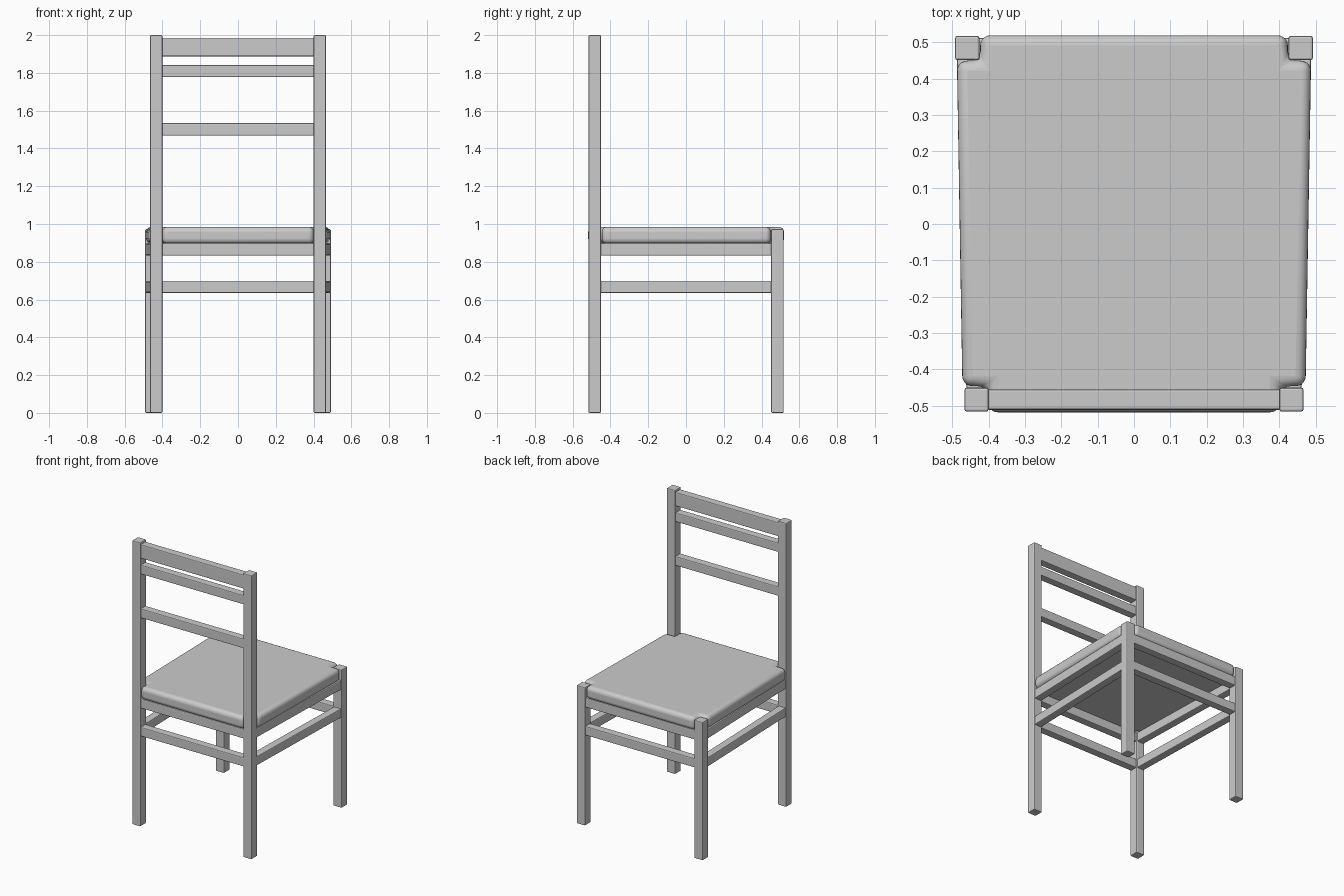
import bpy, bmesh

if "Cube" in bpy.data.objects:
    bpy.data.objects.remove(bpy.data.objects["Cube"])


def prism(name, outline, z0, z1, bevel, segments):
    """Extrude a plan outline between two heights and soften its edges."""
    bm = bmesh.new()
    face = bm.faces.new([bm.verts.new((x, y, z0)) for x, y in outline])
    ext = bmesh.ops.extrude_face_region(bm, geom=[face])
    top = [v for v in ext["geom"] if isinstance(v, bmesh.types.BMVert)]
    bmesh.ops.translate(bm, verts=top, vec=(0, 0, z1 - z0))
    bmesh.ops.recalc_face_normals(bm, faces=bm.faces)
    mesh = bpy.data.meshes.new(name)
    bm.to_mesh(mesh)
    bm.free()
    obj = bpy.data.objects.new(name, mesh)
    bpy.context.collection.objects.link(obj)
    mod = obj.modifiers.new("Bevel", "BEVEL")
    mod.width, mod.segments = bevel, segments
    mod.limit_method = "ANGLE"
    return obj


def bar(name, x0, x1, y0, y1, z0, z1):
    return prism(name, [(x0, y0), (x1, y0), (x1, y1), (x0, y1)], z0, z1, 0.006, 2)


def mirror(obj):
    obj.modifiers.new("Mirror", "MIRROR").use_axis[0] = True


# Tall backrest posts and short legs
mirror(bar("backrest_post", 0.40, 0.466, -0.516, -0.450, 0, 2.0))
mirror(bar("short_leg", 0.425, 0.492, 0.451, 0.517, 0, 0.973))

# Backrest rail and slats
for name, z0, z1 in (("top_rail", 1.888, 1.986),
                     ("upper_slat", 1.777, 1.842),
                     ("lower_slat", 1.468, 1.534)):
    bar(name, -0.405, 0.405, -0.511, -0.455, z0, z1)

# Seat rails and stretchers on all four sides
for name, z0, z1 in (("seat_rail", 0.832, 0.899), ("stretcher", 0.635, 0.699)):
    bar("front_" + name, -0.405, 0.405, -0.511, -0.455, z0, z1)
    bar("rear_" + name, -0.43, 0.43, 0.456, 0.512, z0, z1)
    side = [(0.405, -0.455), (0.461, -0.455), (0.487, 0.456), (0.431, 0.456)]
    mirror(prism("side_" + name, side, z0, z1, 0.006, 2))

# Cushion notched around the posts and legs
half = [(0.402, -0.518), (0.402, -0.446), (0.472, -0.446),
        (0.487, 0.449), (0.423, 0.449), (0.423, 0.519)]
seat = prism("seat_cushion", half + [(-x, y) for x, y in reversed(half)],
             0.895, 0.985, 0.028, 5)
bpy.context.view_layer.objects.active = seat
seat.select_set(True)
bpy.ops.object.shade_smooth_by_angle()
